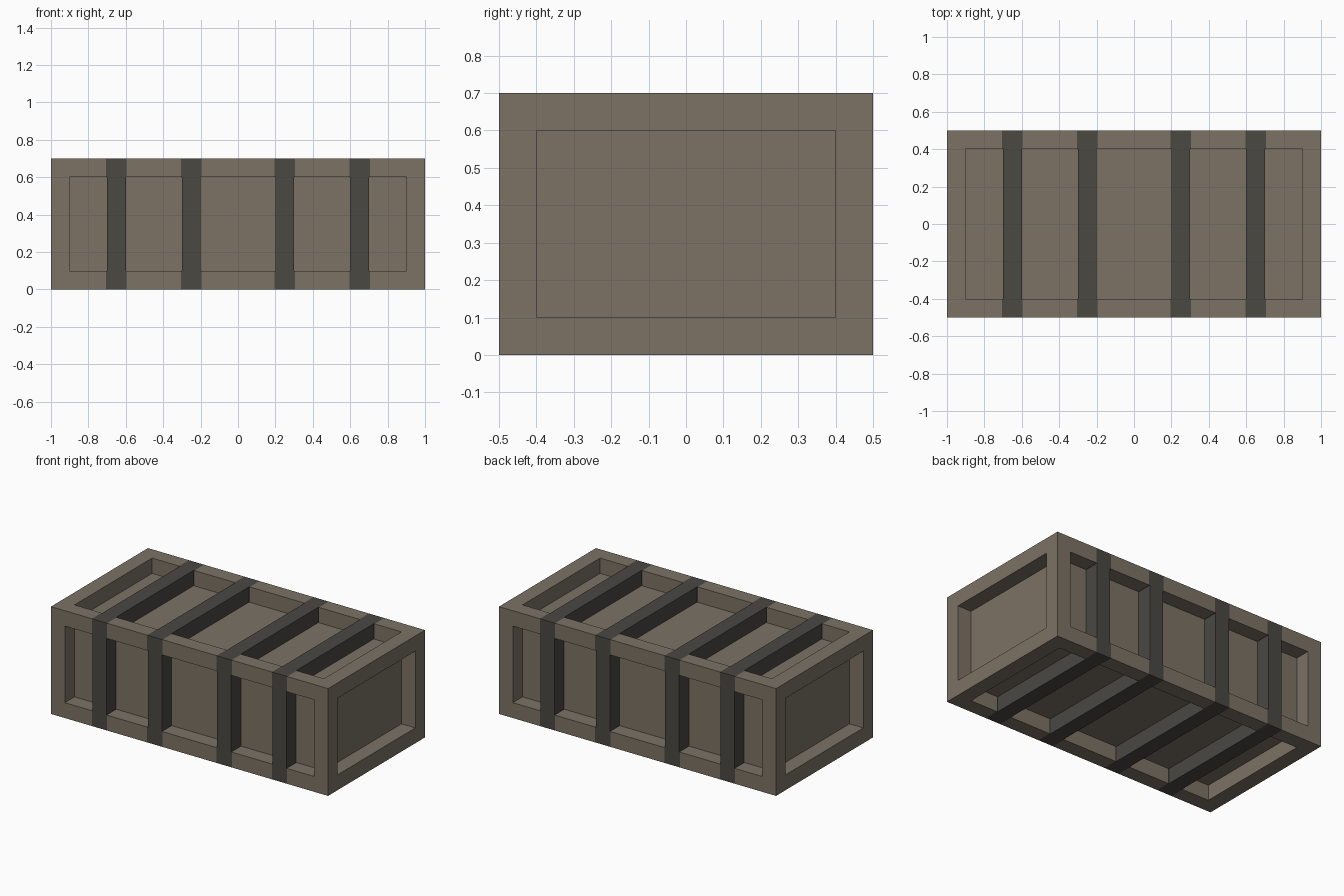
import bpy, bmesh
from mathutils import Vector

if "Cube" in bpy.data.objects:
    bpy.data.objects.remove(bpy.data.objects["Cube"])


def material(name, rgb):
    mat = bpy.data.materials.new(name)
    mat.use_nodes = True
    mat.diffuse_color = (*rgb, 1)
    mat.node_tree.nodes["Principled BSDF"].inputs["Base Color"].default_value = (*rgb, 1)
    return mat


brown = material("drab brown", (0.20, 0.17, 0.13))
grey = material("dark grey", (0.07, 0.065, 0.055))

HX, HY, H, T = 1.0, 0.5, 0.7, 0.1      # half length, half depth, height, beam size
STRAPS = (-0.65, -0.25, 0.25, 0.65)    # strap centres along x
BAND = 0.055                           # half width of the band around the beams


def box(bm, lo, hi):
    lo, hi = Vector(lo), Vector(hi)
    verts = bmesh.ops.create_cube(bm, size=1)["verts"]
    for v in verts:
        v.co = (lo + hi) / 2 + v.co * (hi - lo)


def finish(name, bm, mats):
    mesh = bpy.data.meshes.new(name)
    bm.to_mesh(mesh)
    bm.free()
    for m in mats:
        mesh.materials.append(m)
    obj = bpy.data.objects.new(name, mesh)
    bpy.context.collection.objects.link(obj)


# Inner crate body
bm = bmesh.new()
box(bm, (T - HX, T - HY, T), (HX - T, HY - T, H - T))
finish("crate_body", bm, [brown])

# Long beams, with grey bands where the straps cross
bm = bmesh.new()
for y in (-HY, HY - T):
    for z in (0, H - T):
        box(bm, (-HX, y, z), (HX, y + T, z + T))
for x in STRAPS:
    for side in (-BAND, BAND):
        bmesh.ops.bisect_plane(bm, geom=bm.verts[:] + bm.edges[:] + bm.faces[:],
                               plane_co=(x + side, 0, 0), plane_no=(1, 0, 0))
for f in bm.faces:
    cx = f.calc_center_median().x
    f.material_index = int(any(abs(cx - x) < BAND for x in STRAPS))
finish("long_beams", bm, [brown, grey])

# End frames: cross bars and corner posts
bm = bmesh.new()
for x in (-HX, HX - T):
    for z in (0, H - T):
        box(bm, (x, T - HY, z), (x + T, HY - T, z + T))
    for y in (-HY, HY - T):
        box(bm, (x, y, T), (x + T, y + T, H - T))
finish("end_frames", bm, [brown])

# Straps filling the recesses on the four long sides
bm = bmesh.new()
for x in STRAPS:
    a, b = x - T / 2, x + T / 2
    for y in (-HY, HY - T):
        box(bm, (a, y, T), (b, y + T, H - T))
    for z in (0, H - T):
        box(bm, (a, T - HY, z), (b, HY - T, z + T))
finish("straps", bm, [grey])
